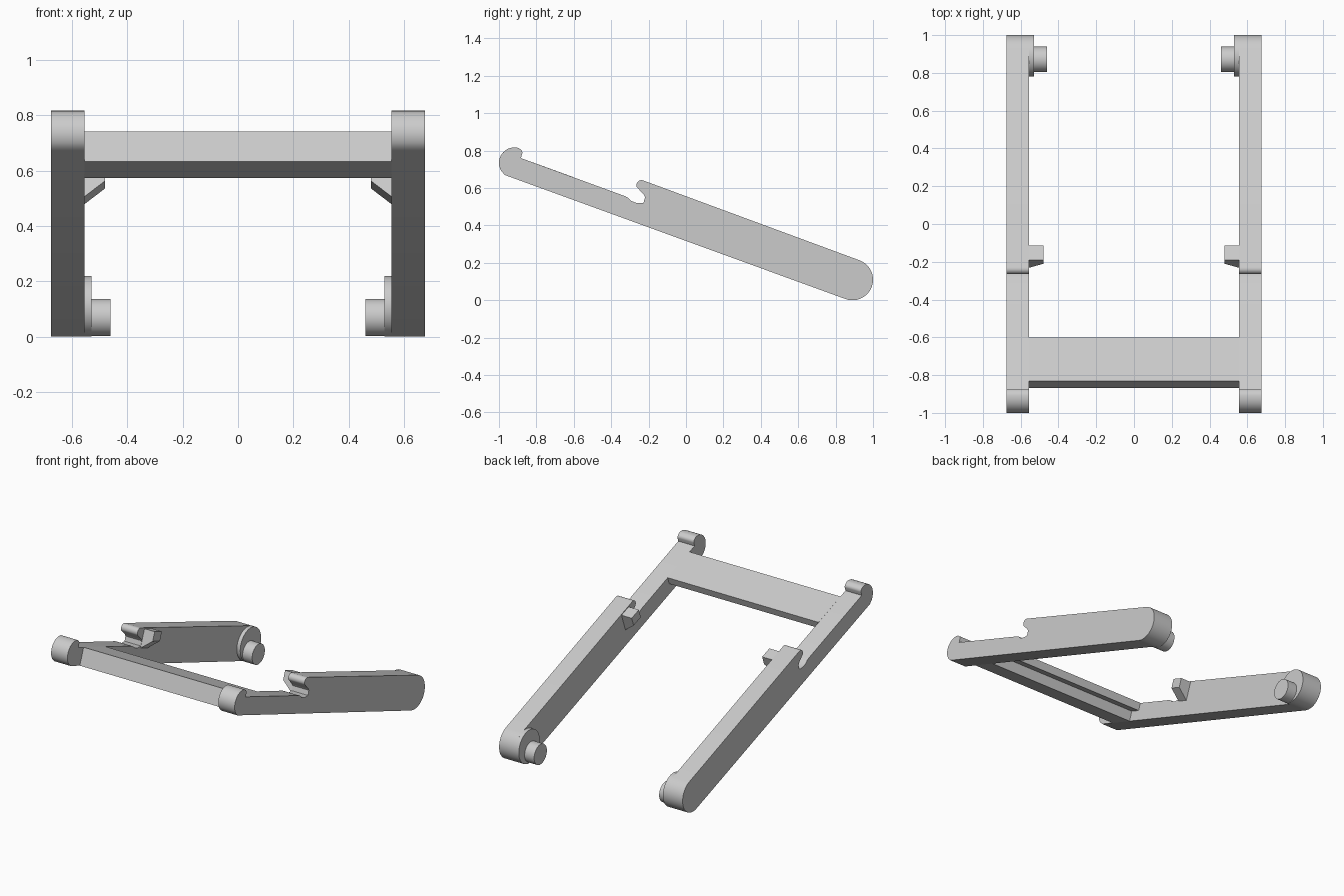
import bpy, bmesh
from math import sin, cos, tan, radians
from mathutils import Vector

if "Cube" in bpy.data.objects:
    bpy.data.objects.remove(bpy.data.objects["Cube"])

TILT = radians(20)
ALONG = Vector((cos(TILT), -sin(TILT)))   # down the slope, in (y, z)
UP = Vector((sin(TILT), cos(TILT)))       # square to the slope
PIVOT = Vector((0.89, 0.11))              # centre of the rounded rear end
PIVOT_R = 0.11
BASE = PIVOT - UP * PIVOT_R               # a point on the underside

grey = bpy.data.materials.new("plain grey")
grey.use_nodes = True
grey.diffuse_color = (0.6, 0.6, 0.6, 1)
grey.node_tree.nodes["Principled BSDF"].inputs["Base Color"].default_value = (0.6, 0.6, 0.6, 1)


def arc(centre, radius, start, end, steps):
    """Points on an arc in the y-z plane, angles in degrees."""
    angles = [radians(start + (end - start) * i / steps) for i in range(steps + 1)]
    return [Vector((centre[0] + radius * cos(a), centre[1] + radius * sin(a))) for a in angles]


def on_underside(y):
    return Vector((y, BASE.y - tan(TILT) * (y - BASE.x)))


def flatten(points):
    """Push points below the sloping underside back onto it."""
    return [p + UP * max(0, (BASE - p).dot(UP)) for p in points]


def finish(name, bm, mirrored):
    bmesh.ops.recalc_face_normals(bm, faces=bm.faces)
    mesh = bpy.data.meshes.new(name)
    bm.to_mesh(mesh)
    bm.free()
    mesh.materials.append(grey)
    obj = bpy.data.objects.new(name, mesh)
    bpy.context.collection.objects.link(obj)
    bpy.ops.object.select_all(action='DESELECT')
    obj.select_set(True)
    bpy.context.view_layer.objects.active = obj
    bpy.ops.object.shade_smooth_by_angle(angle=radians(30))
    if mirrored:
        obj.modifiers.new("Mirror", 'MIRROR').use_mirror_merge = False
    return obj


def slab(name, profile, x0, x1, mirrored=True):
    """Extrude a y-z profile from x0 to x1."""
    bm = bmesh.new()
    face = bm.faces.new([bm.verts.new((x0, p[0], p[1])) for p in profile])
    moved = bmesh.ops.extrude_face_region(bm, geom=[face])["geom"]
    verts = [g for g in moved if isinstance(g, bmesh.types.BMVert)]
    bmesh.ops.translate(bm, verts=verts, vec=(x1 - x0, 0, 0))
    return finish(name, bm, mirrored)


# Side arms: rounded rear end, latch notch, thin front part and curled front tip
arm = arc(PIVOT, PIVOT_R, -110, 70, 28)
arm += arc((-0.238, 0.615), 0.027, 70, 205, 8)
arm += [(-0.225, 0.565), (-0.219, 0.55), (-0.228, 0.519)]
arm += [(-0.265, 0.52), (-0.295, 0.532), (-0.31, 0.548), (-0.325, 0.556)]
arm += [(-0.883, 0.76)]
arm += arc((-0.897, 0.788), 0.022, -10, 60, 5)
arm += arc((-0.917, 0.734), 0.083, 75, 212, 18)
arm += [on_underside(-0.968)]
slab("side_arm", arm, 0.555, 0.675)

# Pivot bosses and pins on the inner sides, flattened underneath
slab("pivot_boss", arc(PIVOT, PIVOT_R, 0, 352.5, 47), 0.53, 0.56)
slab("pivot_pin", flatten(arc((0.872, 0.07), 0.067, 0, 350, 35)), 0.46, 0.54)

# Crossbar: a top plate overhanging a shorter lower rib
front_top = Vector((-0.83, 0.741))
depth = (front_top - BASE).dot(UP)
rear_top = front_top + ALONG * 0.245
rib = 0.175
bar = [front_top, rear_top, rear_top - UP * 0.05,
       front_top + ALONG * rib - UP * 0.05,
       front_top + ALONG * rib - UP * depth, front_top - UP * depth]
slab("crossbar", bar, -0.556, 0.556, mirrored=False)

# Latch lugs: wedge section swept along the slope, flush with the arm top
bm = bmesh.new()
lug_top = PIVOT + UP * PIVOT_R
lug_front = lug_top + ALONG * ((-0.19 - lug_top.x) / cos(TILT))
section = [(0.56, 0), (0.48, 0), (0.48, 0.06), (0.56, 0.125)]
points = [(x, lug_front - UP * drop) for x, drop in section]
face = bm.faces.new([bm.verts.new((x, p.x, p.y)) for x, p in points])
moved = bmesh.ops.extrude_face_region(bm, geom=[face])["geom"]
sweep = ALONG * 0.08
bmesh.ops.translate(bm, verts=[g for g in moved if isinstance(g, bmesh.types.BMVert)],
                    vec=(0, sweep.x, sweep.y))
finish("latch_lug", bm, True)
